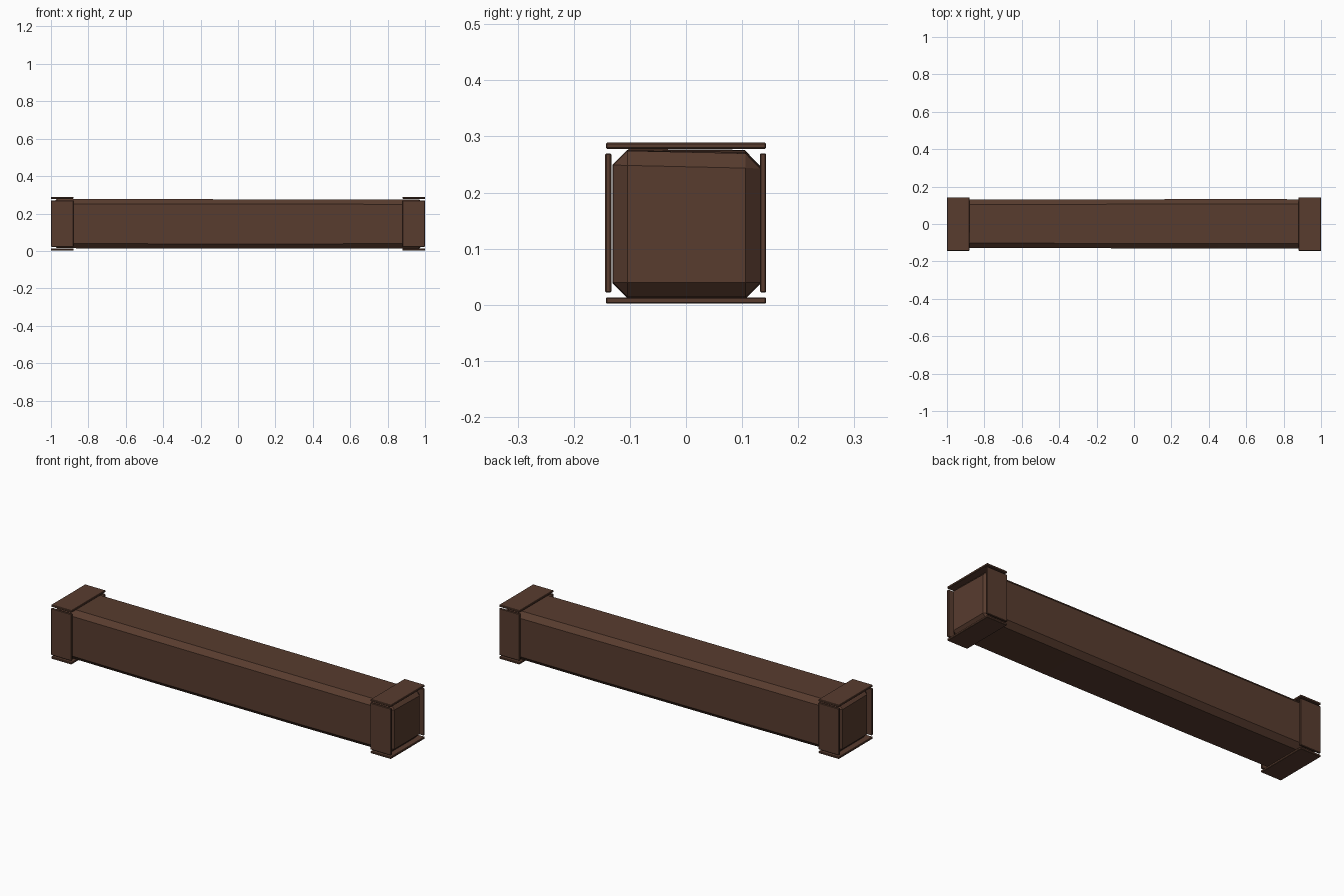
import bpy
import bmesh

cube = bpy.data.objects.get("Cube")
if cube:
    bpy.data.objects.remove(cube)

wood = bpy.data.materials.new("dark brown wood")
wood.use_nodes = True
colour = (0.098, 0.045, 0.028, 1)
wood.diffuse_color = colour
wood.node_tree.nodes["Principled BSDF"].inputs["Base Color"].default_value = colour


def add_object(name, bm):
    bmesh.ops.recalc_face_normals(bm, faces=bm.faces[:])
    mesh = bpy.data.meshes.new(name)
    bm.to_mesh(mesh)
    bm.free()
    mesh.materials.append(wood)
    obj = bpy.data.objects.new(name, mesh)
    bpy.context.collection.objects.link(obj)
    return obj


def loft_box(stations):
    """Box through stations (x, y min, y max, z min, z max at front, z max at back)."""
    bm = bmesh.new()
    rings = []
    for x, y0, y1, z0, front_top, back_top in stations:
        corners = [(y0, z0), (y1, z0), (y1, back_top), (y0, front_top)]
        rings.append([bm.verts.new((x, y, z)) for y, z in corners])
    for a, b in zip(rings, rings[1:]):
        for i in range(4):
            j = (i + 1) % 4
            bm.faces.new((a[i], a[j], b[j], b[i]))
    bm.faces.new(rings[0])
    bm.faces.new(rings[-1])
    bmesh.ops.recalc_face_normals(bm, faces=bm.faces[:])
    return bm


def bevel_sharp(bm, width):
    edges = [e for e in bm.edges if e.calc_face_angle(0) > 0.5]
    bmesh.ops.bevel(bm, geom=edges, offset=width, segments=1,
                    affect='EDGES', profile=0.5)


# Slightly uneven, chamfered timber
beam = loft_box([
    (-0.995, -0.127, 0.130, 0.015, 0.278, 0.276),
    (-0.40, -0.129, 0.131, 0.012, 0.277, 0.275),
    (0.45, -0.131, 0.133, 0.012, 0.276, 0.272),
    (0.995, -0.130, 0.132, 0.014, 0.275, 0.269),
])
bevel_sharp(beam, 0.026)
add_object("beam", beam)


# Four thin plates wrapped round each end
def plate(name, x0, x1, y0, y1, z0, z1):
    bm = loft_box([(x, y0, y1, z0, z1, z1) for x in (x0, x1)])
    bevel_sharp(bm, 0.002)
    add_object(name, bm)


for end, x0, x1 in (("right", -1, -0.88), ("left", 0.88, 1)):
    plate(end + "_top_plate", x0, x1, -0.143, 0.143, 0.278, 0.289)
    plate(end + "_bottom_plate", x0, x1, -0.143, 0.143, 0.002, 0.013)
    plate(end + "_front_plate", x0, x1, -0.144, -0.133, 0.022, 0.270)
    plate(end + "_back_plate", x0, x1, 0.132, 0.143, 0.022, 0.270)
